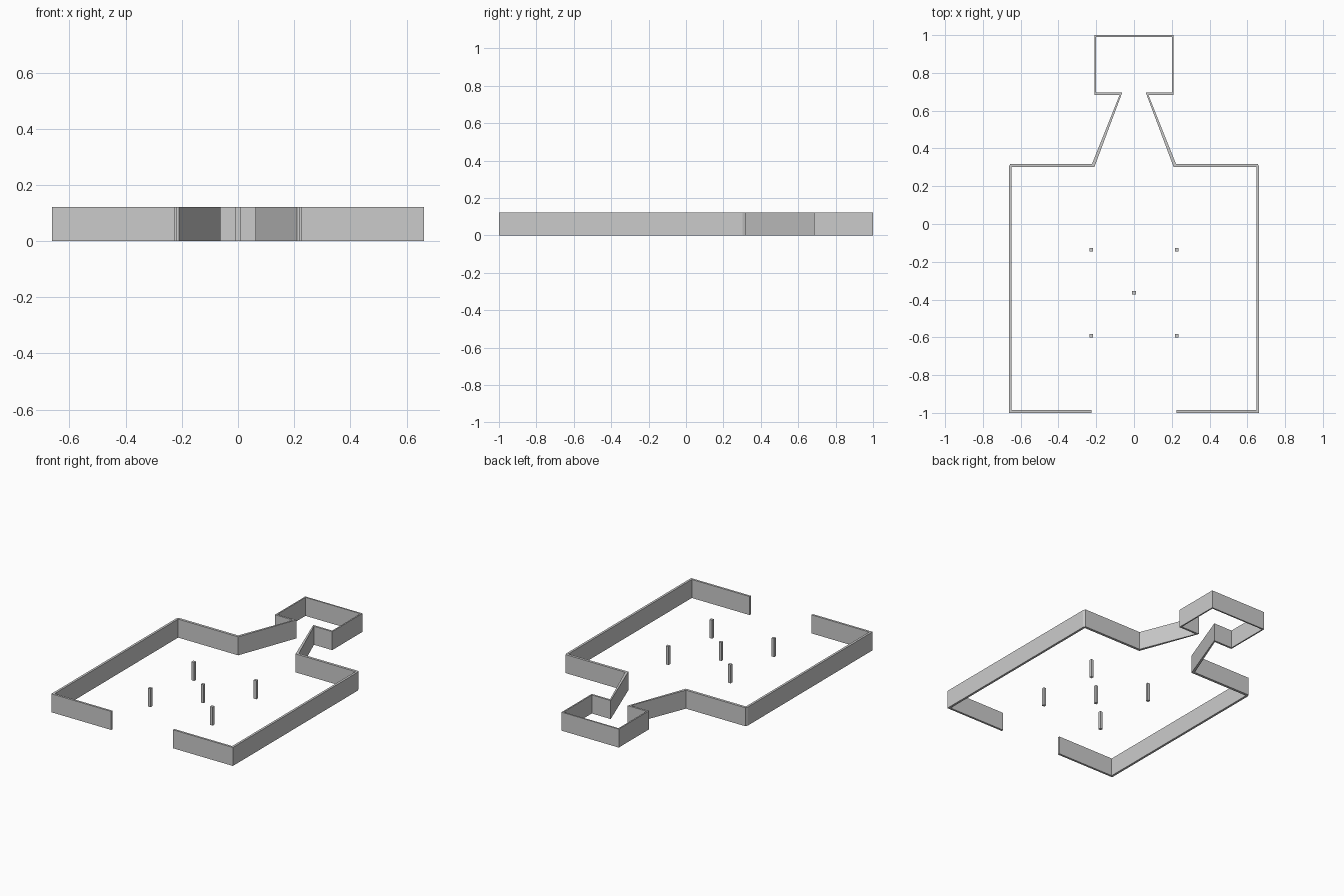
import bpy, bmesh

if "Cube" in bpy.data.objects:
    bpy.data.objects.remove(bpy.data.objects["Cube"])

HEIGHT = 0.122


def extrude_outline(name, pts):
    """Solid prism from a closed plan outline, standing on z = 0."""
    bm = bmesh.new()
    base = bm.faces.new([bm.verts.new((x, y, 0)) for x, y in pts])
    res = bmesh.ops.extrude_face_region(bm, geom=[base], use_keep_orig=True)
    top = [v for v in res["geom"] if isinstance(v, bmesh.types.BMVert)]
    bmesh.ops.translate(bm, verts=top, vec=(0, 0, HEIGHT))
    bmesh.ops.recalc_face_normals(bm, faces=bm.faces[:])
    mesh = bpy.data.meshes.new(name)
    bm.to_mesh(mesh)
    bm.free()
    obj = bpy.data.objects.new(name, mesh)
    bpy.context.collection.objects.link(obj)
    return obj


def mirrored(half):
    return half + [(-x, y) for x, y in reversed(half)]


# Perimeter wall: large room, tapered neck and small end room, open at the front
outer = [(0.226, -1.0), (0.663, -1.0), (0.663, 0.301), (0.656, 0.318),
         (0.222, 0.318), (0.076, 0.684), (0.209, 0.684), (0.209, 1.0)]
inner = [(0.226, -0.986), (0.648, -0.986), (0.648, 0.301), (0.210, 0.301),
         (0.062, 0.697), (0.200, 0.697), (0.200, 0.990)]
extrude_outline("perimeter_wall", mirrored(outer) + mirrored(inner)[::-1])

# Five free-standing square posts in the large room
S = 0.0095
posts = {"front_left_post": (-0.227, -0.592), "front_right_post": (0.227, -0.592),
         "back_left_post": (-0.227, -0.137), "back_right_post": (0.227, -0.137),
         "centre_post": (0, -0.365)}
for name, (x, y) in posts.items():
    extrude_outline(name, [(x - S, y - S), (x + S, y - S), (x + S, y + S), (x - S, y + S)])
